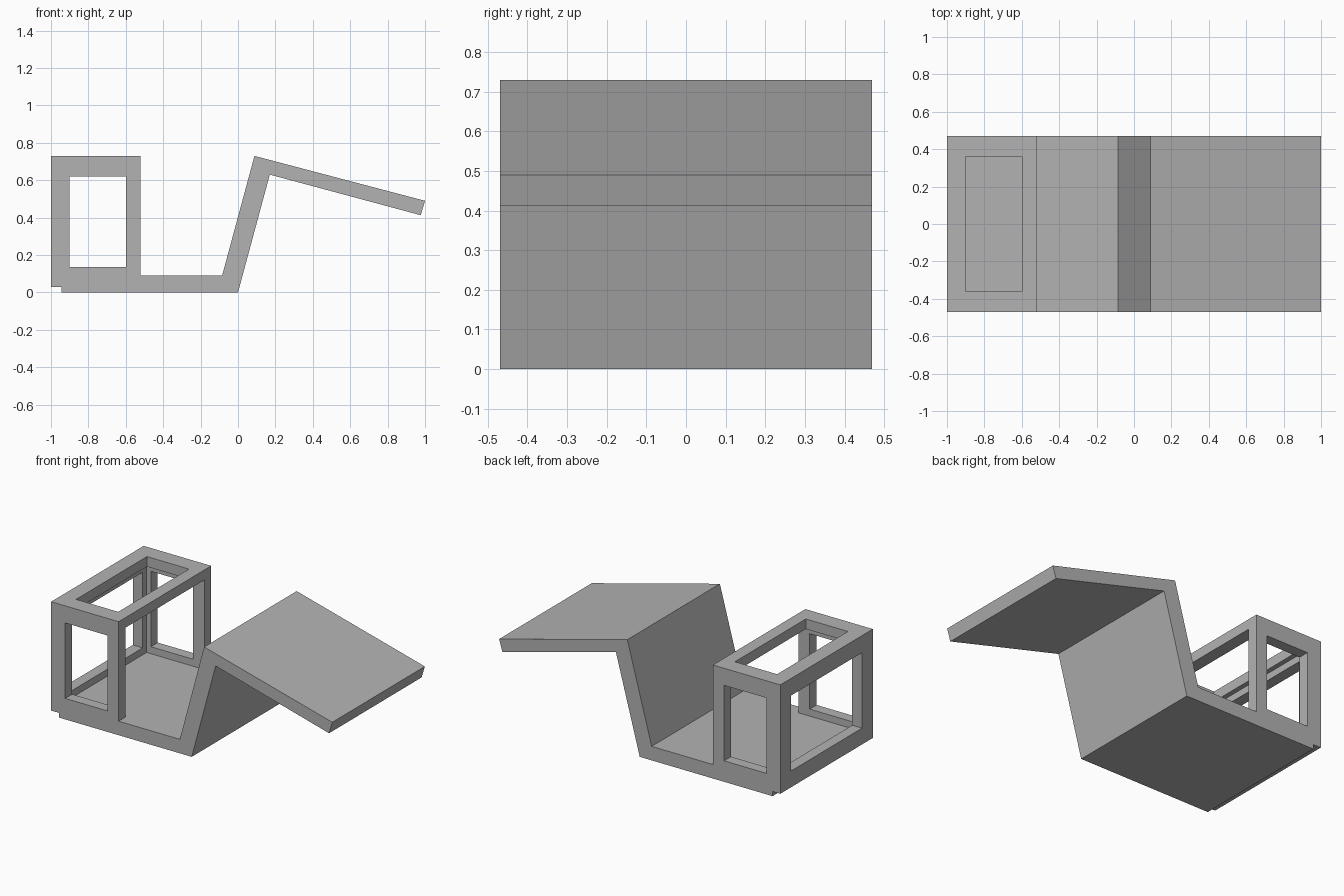
import bpy
import bmesh
from mathutils import Matrix, Vector

cube = bpy.data.objects.get("Cube")
if cube:
    bpy.data.objects.remove(cube, do_unlink=True)

HALF = 0.47

grey = bpy.data.materials.new("mid grey")
grey.use_nodes = True
grey.diffuse_color = (0.45, 0.45, 0.45, 1)
grey.node_tree.nodes["Principled BSDF"].inputs["Base Color"].default_value = grey.diffuse_color


def add_object(name, bm):
    bmesh.ops.recalc_face_normals(bm, faces=bm.faces)
    mesh = bpy.data.meshes.new(name)
    bm.to_mesh(mesh)
    bm.free()
    mesh.materials.append(grey)
    obj = bpy.data.objects.new(name, mesh)
    bpy.context.collection.objects.link(obj)
    return obj


def box(name, low, high):
    low, high = Vector(low), Vector(high)
    bm = bmesh.new()
    bmesh.ops.create_cube(bm, size=1, matrix=Matrix.Translation((low + high) / 2)
                          @ Matrix.Diagonal((*(high - low), 1)))
    return add_object(name, bm)


# Side profile: stepped base, leaning panel, sloping top panel and box block
profile = [(-1, 0.03), (-0.945, 0.03), (-0.945, 0), (0, 0), (0.17, 0.63),
           (0.977, 0.413), (1, 0.49), (0.088, 0.73), (-0.085, 0.09),
           (-0.52, 0.09), (-0.52, 0.73), (-1, 0.73)]
bm = bmesh.new()
side = bm.faces.new([bm.verts.new((x, -HALF, z)) for x, z in profile])
sweep = bmesh.ops.extrude_face_region(bm, geom=[side])
bmesh.ops.translate(bm, vec=(0, 2 * HALF, 0),
                    verts=[v for v in sweep["geom"] if isinstance(v, bmesh.types.BMVert)])
body = add_object("frame_and_folded_panel", bm)

# Hollow interior, open towards the panel, then the window openings
cutters = [
    box("cavity_cutter", (-0.93, -0.4, 0.09), (-0.45, 0.4, 0.665)),
    box("side_window_cutter", (-0.9, -0.6, 0.135), (-0.6, 0.6, 0.62)),
    box("end_window_cutter", (-1.1, -0.36, 0.135), (-0.8, 0.36, 0.62)),
    box("roof_window_cutter", (-0.9, -0.36, 0.5), (-0.6, 0.36, 0.8)),
]
for cutter in cutters:
    cut = body.modifiers.new(cutter.name, "BOOLEAN")
    cut.operation = "DIFFERENCE"
    cut.solver = "EXACT"
    cut.object = cutter

# Apply the cuts and drop the cutters
bpy.context.view_layer.objects.active = body
body.select_set(True)
for cutter in cutters:
    bpy.ops.object.modifier_apply(modifier=cutter.name)
    bpy.data.objects.remove(cutter, do_unlink=True)
